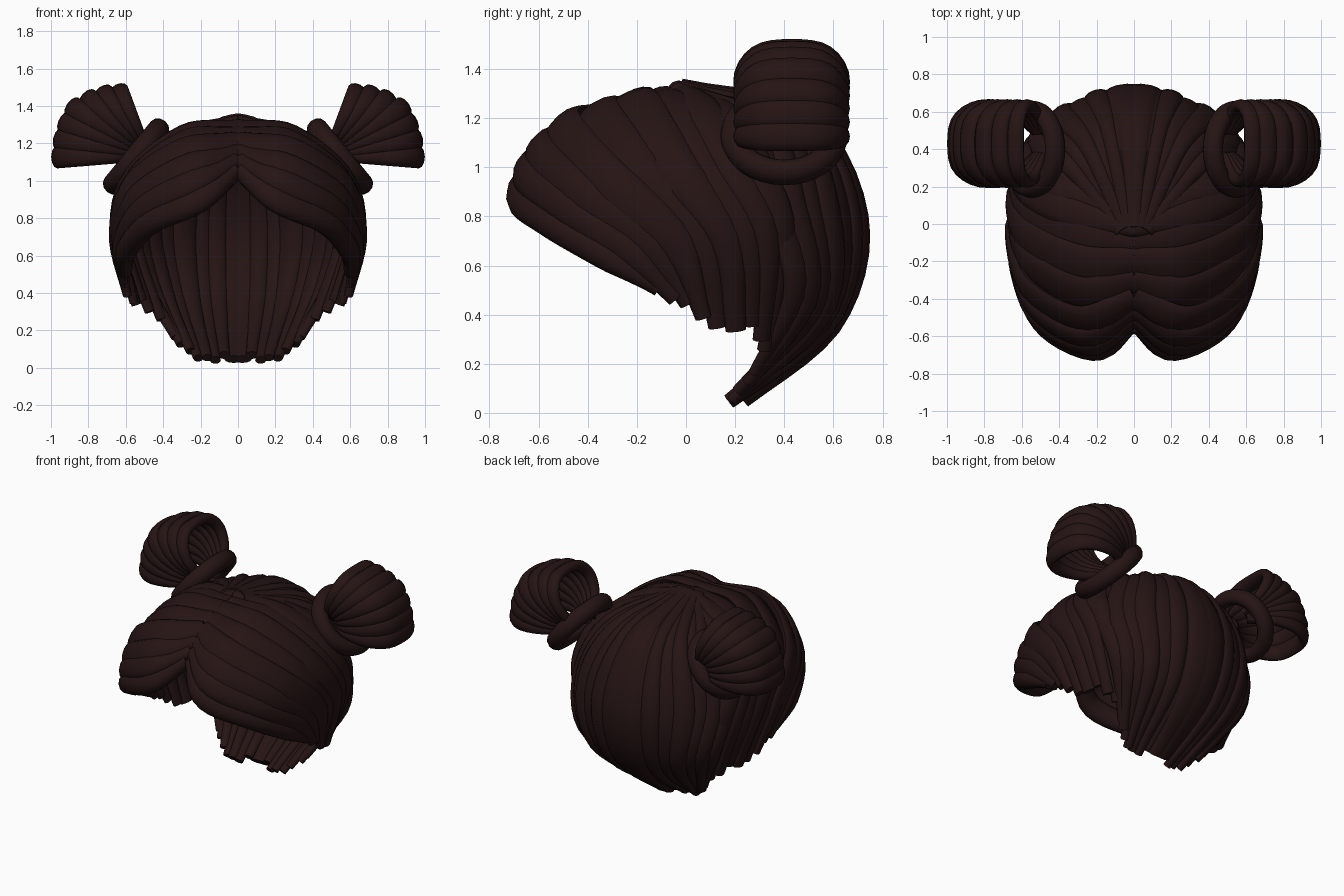
import bpy, bmesh, math, random
from mathutils import Vector as V

if "Cube" in bpy.data.objects:
    bpy.data.objects.remove(bpy.data.objects["Cube"])

random.seed(4)
mat = bpy.data.materials.new("dark_brown_hair")
mat.diffuse_color = (0.019, 0.007, 0.007, 1)
mat.use_nodes = True
mat.node_tree.nodes["Principled BSDF"].inputs["Base Color"].default_value = mat.diffuse_color


def spline(pts, t):
    """Catmull-Rom point at t in 0..1 through evenly spaced points."""
    n = len(pts) - 1
    i = min(int(t * n), n - 1)
    f = t * n - i
    p1, p2 = pts[i], pts[i + 1]
    p0 = pts[i - 1] if i else 2 * p1 - p2
    p3 = pts[i + 2] if i + 2 <= n else 2 * p2 - p1
    return 0.5 * (2 * p1 + (p2 - p0) * f + (2 * p0 - 5 * p1 + 4 * p2 - p3) * f * f
                  + (3 * p1 - p0 - 3 * p2 + p3) * f ** 3)


def add_lock(bm, path, widths, thick, centre, sides=12):
    """Closed flattened tube along path, its flat side facing away from centre."""
    rings = []
    for i, p in enumerate(path):
        tan = (path[min(i + 1, len(path) - 1)] - path[max(i - 1, 0)]).normalized()
        nor = p - centre
        nor = (nor - tan * nor.dot(tan)).normalized()
        side = tan.cross(nor)
        ring = []
        for k in range(sides):
            a = 2 * math.pi * k / sides
            ring.append(bm.verts.new(p + side * widths[i] * math.cos(a) + nor * thick[i] * math.sin(a)))
        rings.append(ring)
    for r0, r1 in zip(rings, rings[1:]):
        for k in range(sides):
            bm.faces.new((r0[k], r0[(k + 1) % sides], r1[(k + 1) % sides], r1[k]))
    bm.faces.new(rings[0][::-1])
    bm.faces.new(rings[-1])


def finish(bm, name):
    bmesh.ops.recalc_face_normals(bm, faces=bm.faces)
    me = bpy.data.meshes.new(name)
    bm.to_mesh(me)
    bm.free()
    ob = bpy.data.objects.new(name, me)
    bpy.context.collection.objects.link(ob)
    me.materials.append(mat)
    ob.modifiers.new("mirror", 'MIRROR').use_mirror_merge = False
    bpy.ops.object.select_all(action='DESELECT')
    ob.select_set(True)
    bpy.context.view_layer.objects.active = ob
    bpy.ops.object.shade_smooth_by_angle(angle=math.radians(50))
    return ob


def hair_sheet(name, guides, count, last, front_bulge, jitter, steps=22):
    """Locks spread evenly across a family of guide strands."""
    guides = [[V(p) for p in g] for g in guides]

    def at(s, t):
        return spline([spline(g, t) for g in guides], s)

    bm = bmesh.new()
    for i in range(count):
        s = last * i / (count - 1)
        ds = last / (count - 1)
        end = 1 - random.random() * jitter
        lift = 0.012 * (i % 2)
        path, widths, thick = [], [], []
        for j in range(steps + 1):
            t = end * j / steps
            p = at(s, t)
            gap = (at(min(s + ds / 2, 1), t) - at(max(s - ds / 2, 0), t)).length
            if s < ds / 2 or s > 1 - ds / 2:
                gap *= 2
            taper = 1 - 0.35 * max(0, (t - 0.75) / 0.25)
            path.append(p + (p - V((0, 0, 0.7))).normalized() * (lift - 0.006))
            widths.append(max(0.045, 0.72 * gap) * taper)
            thick.append((0.036 + (front_bulge if i == 0 else 0)) * taper)
        add_lock(bm, path, widths, thick, V((0, 0.02, 0.72)))
    return finish(bm, name)


# Fringe and side hair, swept from the centre parting down and back
hair_sheet("fringe_and_side_hair", [
    [(0.02, -0.54, 1.05), (0.21, -0.68, 0.90), (0.47, -0.56, 0.78), (0.60, -0.31, 0.63), (0.61, -0.10, 0.50)],
    [(0.0, -0.46, 1.16), (0.27, -0.61, 1.08), (0.55, -0.45, 0.91), (0.645, -0.15, 0.68), (0.60, 0.02, 0.42)],
    [(-0.01, -0.30, 1.25), (0.28, -0.37, 1.21), (0.58, -0.20, 0.99), (0.645, 0.06, 0.71), (0.56, 0.13, 0.34)],
    [(-0.01, -0.10, 1.30), (0.30, -0.06, 1.25), (0.57, 0.07, 1.03), (0.63, 0.25, 0.72), (0.49, 0.27, 0.27)],
    [(-0.01, 0.03, 1.32), (0.36, 0.17, 1.21), (0.57, 0.29, 1.00), (0.57, 0.40, 0.70), (0.38, 0.31, 0.17)],
], 9, 1.0, 0.02, 0.05)

# Back hair, from the crown to the nape
hair_sheet("back_hair", [
    [(0.07, -0.04, 1.305), (0.40, 0.26, 1.16), (0.56, 0.36, 0.85), (0.52, 0.45, 0.50), (0.33, 0.28, 0.15)],
    [(0.05, -0.03, 1.31), (0.28, 0.40, 1.18), (0.43, 0.54, 0.82), (0.37, 0.54, 0.42), (0.23, 0.19, 0.06)],
    [(0.03, -0.02, 1.315), (0.13, 0.47, 1.19), (0.20, 0.67, 0.80), (0.18, 0.58, 0.37), (0.12, 0.17, 0.04)],
    [(0.0, -0.02, 1.32), (0.0, 0.49, 1.20), (0.0, 0.71, 0.78), (0.0, 0.60, 0.36), (0.0, 0.21, 0.02)],
], 8, 0.94, 0.0, 0.025)

# Looped buns: a fan of locks that leave the tie, turn and come back
loop = [(0.06, -0.07), (0.20, -0.18), (0.36, -0.20), (0.475, -0.13), (0.50, 0),
        (0.475, 0.13), (0.36, 0.20), (0.20, 0.18), (0.06, 0.07)]
bm = bmesh.new()
COUNT = 7
for i in range(COUNT):
    f = i / (COUNT - 1)
    ang = math.radians(64 - 63 * f)
    d = V((math.cos(ang), 0, math.sin(ang)))
    base = V((0.46, 0.43, 1.12))
    reach = 0.81 + 0.20 * min(1, f * 2)
    pts = [base + d * r * reach + V((0, y, 0)) for r, y in loop]
    path = [spline(pts, j / 28) for j in range(29)]
    widths = [0.012 + 0.1 * (p - base).dot(d) for p in path]
    add_lock(bm, path, widths, [0.034] * 29, base + d * 0.3)
finish(bm, "looped_buns")

# Ties around the bun bases
bm = bmesh.new()
axis = V((0.77, 0, 0.63)).normalized()
up, mid = V((-axis.z, 0, axis.x)), V((0.545, 0.40, 1.13))
R, r = 0.195, 0.05
grid = []
for i in range(36):
    a = 2 * math.pi * i / 36
    out = up * math.cos(a) + V((0, 1.06, 0)) * math.sin(a)
    grid.append([bm.verts.new(mid + out * (R + r * math.cos(b)) + axis * r * 1.15 * math.sin(b))
                 for b in (2 * math.pi * k / 12 for k in range(12))])
for i in range(36):
    for k in range(12):
        n, m = (i + 1) % 36, (k + 1) % 12
        bm.faces.new((grid[i][k], grid[n][k], grid[n][m], grid[i][m]))
finish(bm, "bun_ties")
